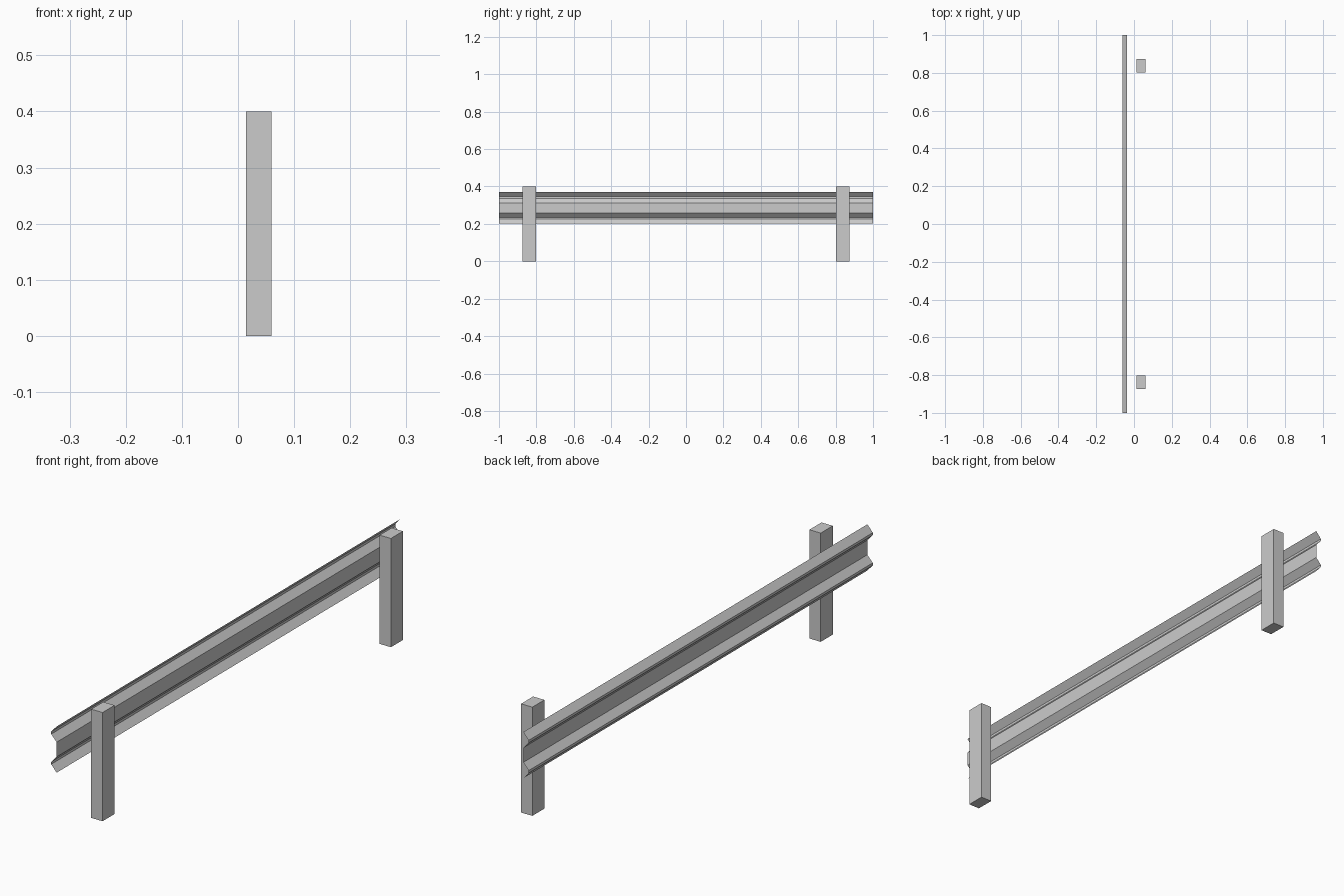
import bpy, bmesh

if "Cube" in bpy.data.objects:
    bpy.data.objects.remove(bpy.data.objects["Cube"])

def make_object(name, bm):
    mesh = bpy.data.meshes.new(name)
    bm.to_mesh(mesh)
    bm.free()
    obj = bpy.data.objects.new(name, mesh)
    bpy.context.collection.objects.link(obj)
    return obj

# Rail: open W-shaped sheet profile (x, z), swept along y
FRONT, BACK, MID = -0.06, -0.038, 0.286
upper = [(BACK, 0.371), (FRONT, 0.346), (FRONT, 0.337), (BACK, 0.313)]
profile = upper + [(x, 2 * MID - z) for x, z in reversed(upper)]

bm = bmesh.new()
ends = [[bm.verts.new((x, y, z)) for x, z in profile] for y in (-1, 1)]
for i in range(len(profile) - 1):
    bm.faces.new((ends[0][i], ends[1][i], ends[1][i + 1], ends[0][i + 1]))
bm.normal_update()
if bm.faces[:][3].normal.x > 0:  # traffic side faces -x
    bmesh.ops.reverse_faces(bm, faces=bm.faces[:])
make_object("guard_rail", bm)

# Posts: two rectangular uprights behind the rail
for name, side in (("front_post", -1), ("back_post", 1)):
    bm = bmesh.new()
    bmesh.ops.create_cube(bm, size=1)
    bmesh.ops.scale(bm, vec=(0.046, 0.07, 0.4), verts=bm.verts)
    bmesh.ops.translate(bm, vec=(0.037, side * 0.838, 0.2), verts=bm.verts)
    make_object(name, bm)
